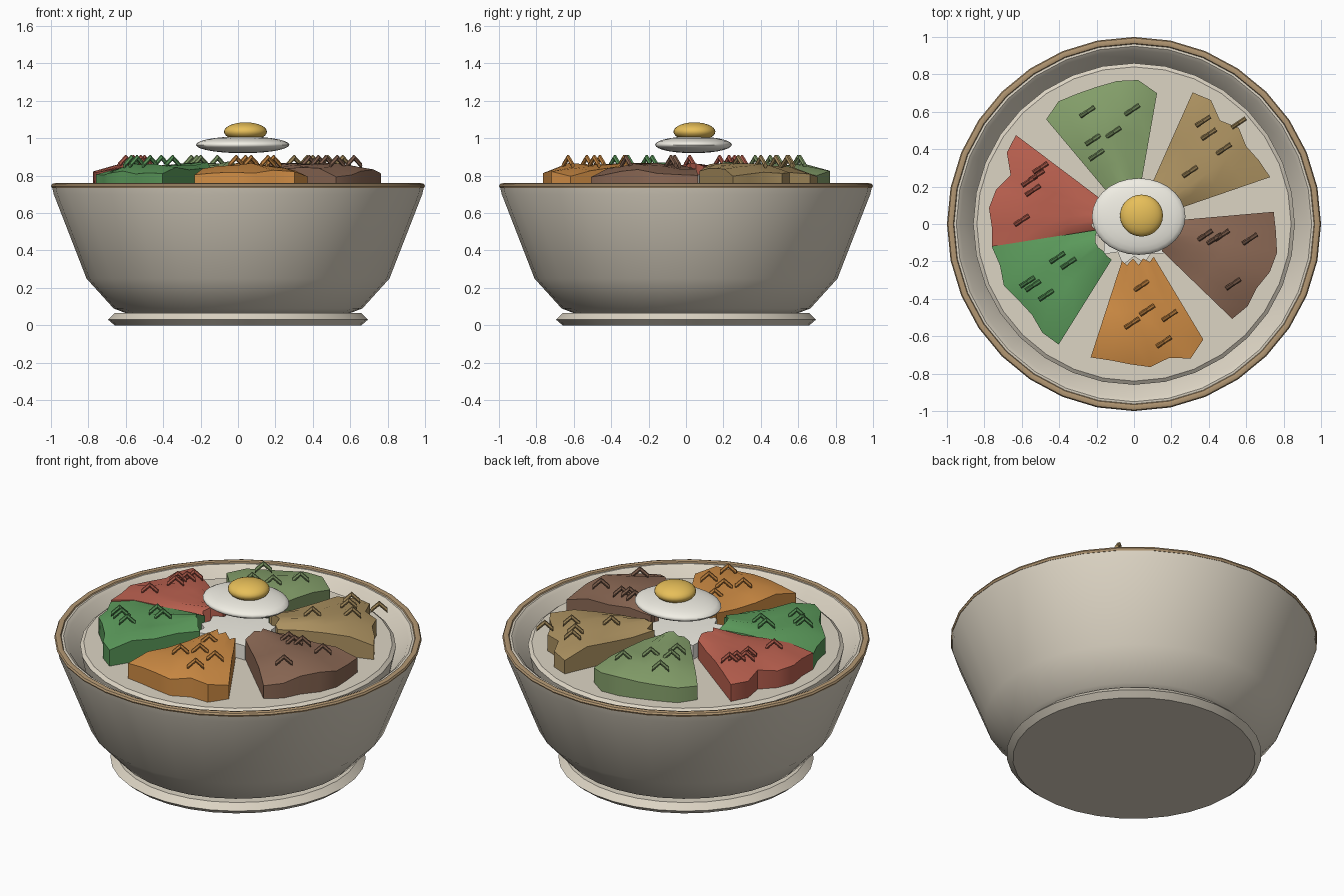
import bpy, bmesh, math, random
from mathutils import Vector

if "Cube" in bpy.data.objects:
    bpy.data.objects.remove(bpy.data.objects["Cube"])
random.seed(4)


def mat(name, rgb):
    m = bpy.data.materials.new(name)
    m.diffuse_color = (*rgb, 1)
    m.use_nodes = True
    m.node_tree.nodes["Principled BSDF"].inputs["Base Color"].default_value = m.diffuse_color
    return m


def finish(name, bm, material, angle=35):
    bmesh.ops.recalc_face_normals(bm, faces=bm.faces[:])
    me = bpy.data.meshes.new(name)
    bm.to_mesh(me)
    bm.free()
    ob = bpy.data.objects.new(name, me)
    bpy.context.collection.objects.link(ob)
    me.materials.append(material)
    bpy.context.view_layer.objects.active = ob
    bpy.ops.object.select_all(action='DESELECT')
    ob.select_set(True)
    bpy.ops.object.shade_smooth_by_angle(angle=math.radians(angle))
    return ob


def lathe(name, profile, material, n=32, closed=False):
    bm = bmesh.new()
    rings = []
    for r, z in profile:
        if r == 0:
            rings.append([bm.verts.new((0, 0, z))] * n)
        else:
            rings.append([bm.verts.new((r * math.cos(2 * math.pi * i / n),
                                        r * math.sin(2 * math.pi * i / n), z)) for i in range(n)])
    pairs = list(zip(rings, rings[1:])) + ([(rings[-1], rings[0])] if closed else [])
    for a, b in pairs:
        for i in range(n):
            j = (i + 1) % n
            bm.faces.new(list(dict.fromkeys((a[i], a[j], b[j], b[i]))))
    return finish(name, bm, material)


def ellipsoid(name, loc, radii, material):
    bm = bmesh.new()
    bmesh.ops.create_uvsphere(bm, u_segments=28, v_segments=14, radius=1)
    for v in bm.verts:
        v.co = Vector([v.co[k] * radii[k] + loc[k] for k in range(3)])
    return finish(name, bm, material, 60)


cream = mat("cream", (0.72, 0.66, 0.55))
brown = mat("rim_brown", (0.45, 0.31, 0.17))
white = mat("white", (0.88, 0.86, 0.78))

# Bowl, foot and glazed rim
lathe("bowl", [(0, 0.06), (0.60, 0.065), (0.665, 0.09), (0.81, 0.25), (0.985, 0.70), (0.995, 0.745),
               (0.95, 0.75), (0.93, 0.735), (0.84, 0.60), (0, 0.60)], cream)
lathe("foot", [(0, 0), (0.66, 0), (0.695, 0.03), (0.66, 0.065), (0, 0.065)], cream)
lathe("rim", [(0.98 + 0.02 * math.cos(t * math.pi / 4), 0.745 + 0.015 * math.sin(t * math.pi / 4))
              for t in range(8)], brown, closed=True)

# Rice filling
lathe("rice_bed", [(0, 0.60), (0.84, 0.60), (0.86, 0.70), (0.84, 0.715), (0, 0.715)], cream)
bm = bmesh.new()
n = 24
radii = [0.20 + (0.03 if i % 2 else -0.03) * random.uniform(0.4, 1) for i in range(n)]
top = bm.verts.new((0, 0, 0.81))
hi, lo = [[bm.verts.new((r * math.cos(2 * math.pi * i / n), r * math.sin(2 * math.pi * i / n), z))
           for i, r in enumerate(radii)] for z in (0.80, 0.71)]
for i in range(n):
    j = (i + 1) % n
    bm.faces.new((top, hi[i], hi[j]))
    bm.faces.new((hi[i], lo[i], lo[j], hi[j]))
finish("rice_mound", bm, white)

# Toppings: start angle, end angle, outer radii, strand positions, colour
toppings = {
    "mushroom": (19, 66, (.77, .75, .73, .76, .72, .78, .77), (0.42, 0.29, 0.12),
                 ((.37, .55), (.56, .54), (.40, .48), (.48, .40), (.30, .28))),
    "cucumber": (80, 130, (.71, .77, .77, .76, .76, .77, .73), (0.24, 0.36, 0.15),
                 ((-.25, .60), (-.01, .61), (-.22, .45), (-.11, .49), (-.20, .37))),
    "chili": (143, 189, (.79, .78, .71, .76, .78, .76, .77), (0.50, 0.12, 0.08),
              ((-.50, .30), (-.52, .26), (-.56, .23), (-.54, .18), (-.60, .02))),
    "spinach": (189, 238, (.77, .75, .77, .74, .73, .76, .76), (0.11, 0.34, 0.11),
                ((-.41, -.18), (-.35, -.21), (-.57, -.31), (-.47, -.38), (-.54, -.33))),
    "carrot": (252, 301, (.75, .74, .75, .77, .74, .78, .72), (0.64, 0.27, 0.06),
               ((.04, -.33), (-.01, -.53), (.07, -.46), (.19, -.49), (.16, -.63))),
    "beef": (316, 365, (.73, .75, .74, .77, .78, .76, .75), (0.26, 0.14, 0.09),
             ((.38, -.06), (.43, -.08), (.47, -.06), (.62, -.08), (.53, -.32))),
}


def wedge(name, a0, a1, outer, material):
    bm = bmesh.new()
    m, k = len(outer), 5
    grid, base = [], []
    for i, ro in enumerate(outer):
        s = i / (m - 1)
        a = math.radians(a0 + (a1 - a0) * s)
        ri = 0.21 + random.uniform(-0.025, 0.02)
        col, bot = [], []
        for j in range(k):
            t = j / (k - 1)
            r = ri + (ro - ri) * t
            z = 0.835 + 0.03 * math.sin(math.pi * s) * (1 - 0.4 * t) + random.uniform(-.012, .012)
            z -= 0.03 if j == k - 1 else 0
            col.append(bm.verts.new((r * math.cos(a), r * math.sin(a), z)))
            bot.append(bm.verts.new((r * math.cos(a), r * math.sin(a), 0.71)))
        grid.append(col)
        base.append(bot)
    for i in range(m - 1):
        for j in range(k - 1):
            for g in (grid, base):
                bm.faces.new((g[i][j], g[i + 1][j], g[i + 1][j + 1], g[i][j + 1]))
        for j in (0, k - 1):
            bm.faces.new((grid[i][j], grid[i + 1][j], base[i + 1][j], base[i][j]))
    for i in (0, m - 1):
        for j in range(k - 1):
            bm.faces.new((grid[i][j], grid[i][j + 1], base[i][j + 1], base[i][j]))
    finish(name, bm, material, 40)


def strands(name, spots, material):
    # Small bent tubes shaped like an upturned V
    bm = bmesh.new()
    d = Vector((0.83, 0.55, 0))
    side = Vector((-0.55, 0.83, 0))
    for x, y in spots:
        c = Vector((x, y, 0.855))
        rings = []
        for u, h in ((-0.046, 0), (0, 0.042), (0.046, 0)):
            p = c + d * u + Vector((0, 0, h))
            rings.append([bm.verts.new(p + side * 0.012 * math.cos(q * math.pi / 3)
                                       + Vector((0, 0, 0.015 * math.sin(q * math.pi / 3))))
                          for q in range(6)])
        for a, b in zip(rings, rings[1:]):
            for q in range(6):
                bm.faces.new((a[q], a[(q + 1) % 6], b[(q + 1) % 6], b[q]))
        bm.faces.new(rings[0])
        bm.faces.new(rings[-1])
    finish(name, bm, material)


for name, (a0, a1, outer, rgb, spots) in toppings.items():
    wedge(name + "_topping", a0, a1, outer, mat(name, rgb))
    strands(name + "_strands", spots, mat(name + "_dark", [c * 0.85 for c in rgb]))

# Fried egg
ellipsoid("egg_white", (0.025, 0.04, 0.965), (0.25, 0.205, 0.045), white)
ellipsoid("egg_yolk", (0.04, 0.045, 1.035), (0.115, 0.112, 0.05), mat("yolk", (0.80, 0.52, 0.10)))
